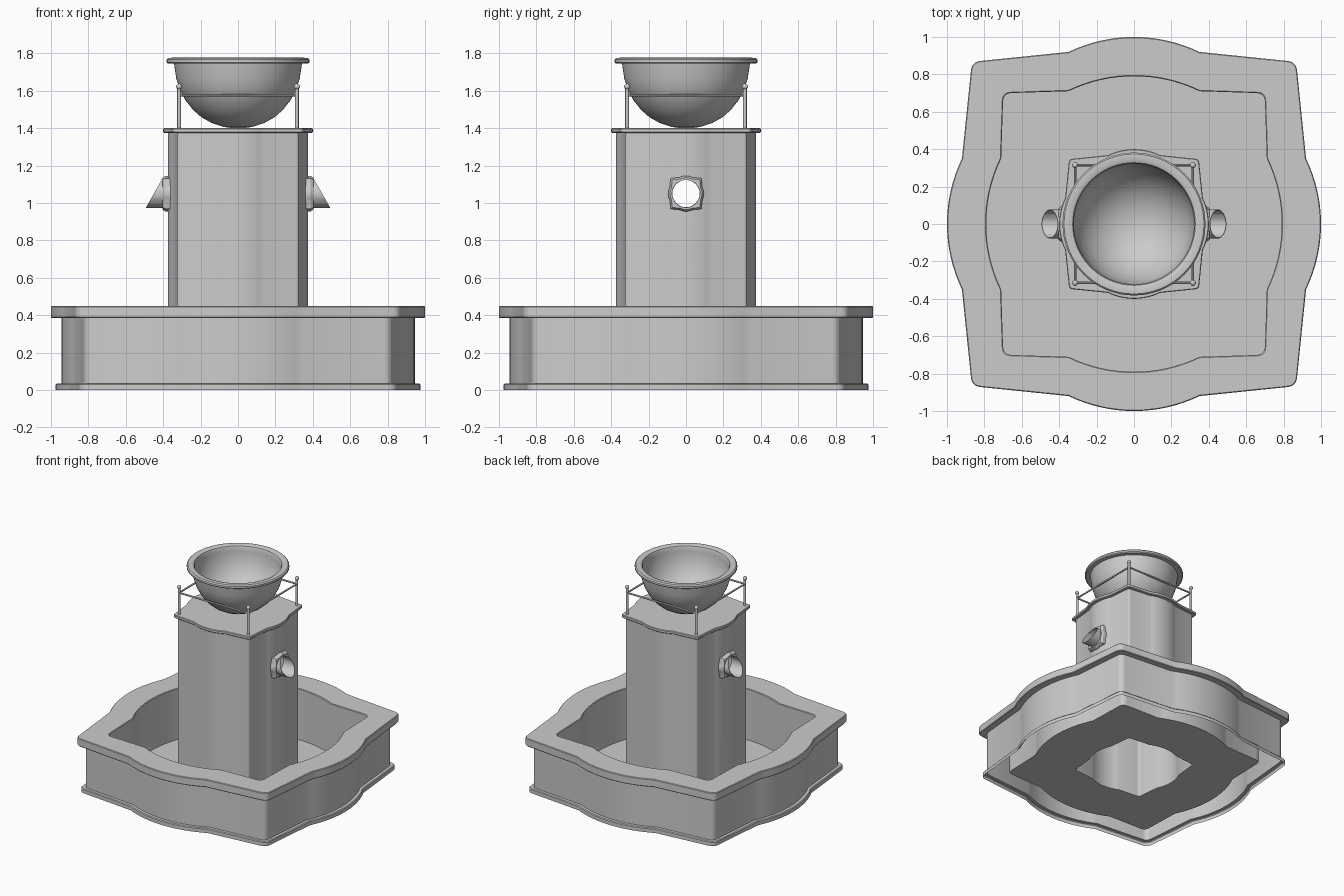
import bpy, bmesh, math
from mathutils import Vector, Matrix

if "Cube" in bpy.data.objects:
    bpy.data.objects.remove(bpy.data.objects["Cube"])


def outline(d=0.0, s=1.0):
    """Rounded square with a bowed middle on each side; d = inset, s = scale."""
    sh, k, w = 0.92 - d, 0.867 - 0.8 * d, 0.35
    rise = 0.08
    R = (w * w + rise * rise) / (2 * rise)
    A = Vector((k, k))
    a = A + (Vector((sh, w)) - A).normalized() * 0.045
    b = A + (Vector((w, sh)) - A).normalized() * 0.045
    side = []
    for i in range(6):
        t = i / 5
        side.append(a * (1 - t) ** 2 + A * 2 * t * (1 - t) + b * t * t)
    for i in range(17):
        x = w - 2 * w * i / 16
        side.append(Vector((x, sh + rise - R + math.sqrt(R * R - x * x))))
    pts = []
    for q in range(4):
        pts += [Matrix.Rotation(q * math.pi / 2, 2) @ p * s for p in side]
    return pts


def circle(r, n=64):
    return [Vector((r * math.cos(2 * math.pi * i / n), r * math.sin(2 * math.pi * i / n)))
            for i in range(n)]


def flat(pts, z):
    return [Vector((p.x, p.y, z)) for p in pts]


def finish(ob):
    bpy.ops.object.select_all(action='DESELECT')
    ob.select_set(True)
    bpy.context.view_layer.objects.active = ob
    bpy.ops.object.shade_smooth_by_angle(angle=math.radians(30))
    return ob


def loft(name, rows, start=False, end=False, smooth=True):
    bm = bmesh.new()
    rings = [[bm.verts.new(p) for p in row] for row in rows]
    n = len(rings[0])
    for lo, hi in zip(rings, rings[1:]):
        for i in range(n):
            j = (i + 1) % n
            bm.faces.new((lo[i], lo[j], hi[j], hi[i]))
    if start:
        bm.faces.new(rings[0][::-1])
    if end:
        bm.faces.new(rings[-1])
    me = bpy.data.meshes.new(name)
    bm.to_mesh(me)
    bm.free()
    ob = bpy.data.objects.new(name, me)
    bpy.context.collection.objects.link(ob)
    return finish(ob) if smooth else ob


# Basin: skirt, wall, rim, inner wall and floor in one open-bottomed shell
profile = [(.025, 0), (.025, .03), (.031, .036), (.055, .036), (.055, .385), (.004, .385),
           (0, .39), (0, .445), (.005, .45), (.205, .45), (.21, .445), (.21, .03)]
loft("basin", [flat(outline(d), z) for d, z in profile] + [flat(outline(0, .375), .03)])

# Column: hollow shell with a hole through both sides
SPOUT_Z = 1.05
column = loft("column", [flat(outline(0, .375), .03), flat(outline(0, .375), 1.38)],
              True, True, False)
bpy.ops.mesh.primitive_cylinder_add(vertices=48, radius=.073, depth=2,
                                    location=(0, 0, SPOUT_Z), rotation=(0, math.pi / 2, 0))
cutter = bpy.context.object
mod = column.modifiers.new("hole", 'BOOLEAN')
mod.operation, mod.solver, mod.object = 'DIFFERENCE', 'EXACT', cutter
bpy.context.view_layer.objects.active = column
bpy.ops.object.modifier_apply(modifier="hole")
bpy.data.objects.remove(cutter)
bm = bmesh.new()
bm.from_mesh(column.data)
bm.normal_update()
inner = []
for f in bm.faces:
    c = f.calc_center_median()
    tunnel = math.hypot(c.y, c.z - SPOUT_Z) < .08 and abs(f.normal.x) < .5
    if tunnel or abs(f.normal.z) > .9:
        inner.append(f)
bmesh.ops.delete(bm, geom=inner, context='FACES')
bm.to_mesh(column.data)
bm.free()
finish(column)

# Column cap
loft("column_cap", [flat(outline(0, s), z) for s, z in
     [(.37, 1.375), (.396, 1.375), (.4, 1.379), (.4, 1.395), (.396, 1.4)]], True, True)

# Spouts: bevelled plate with a slanted tube
def spout_row(pts, x, slant=0):
    return [Vector((x - slant * p.y, p.x, SPOUT_Z + p.y)) for p in pts]


def ring(r):
    return [p.normalized() * r for p in outline()]


for name, turn in (("spout_right", 0), ("spout_left", math.pi)):
    ob = loft(name, [spout_row(outline(0, .095), .355), spout_row(outline(0, .095), .388),
                     spout_row(outline(0, .085), .404), spout_row(ring(.077), .404),
                     spout_row(ring(.077), .45, .57), spout_row(ring(.073), .45, .57),
                     spout_row(ring(.073), .36)])
    ob.rotation_euler.z = turn

# Bowl with a rounded lip
bowl = [(.03, 1.4), (.08, 1.407), (.14, 1.427), (.195, 1.458), (.24, 1.497), (.28, 1.548),
        (.31, 1.603), (.33, 1.665), (.342, 1.745), (.374, 1.745), (.382, 1.752),
        (.382, 1.766), (.374, 1.775), (.345, 1.777), (.328, 1.77), (.322, 1.755),
        (.322, 1.73), (.312, 1.665), (.293, 1.608), (.264, 1.556), (.225, 1.508),
        (.18, 1.47), (.13, 1.442), (.07, 1.422), (.02, 1.416)]
loft("bowl", [flat(circle(r), z) for r, z in bowl], True, True)

# Railing: corner posts with ball tops, joined by thin rails
P = .315
for i in range(4):
    a = math.pi / 4 + i * math.pi / 2
    x, y = P * math.sqrt(2) * math.cos(a), P * math.sqrt(2) * math.sin(a)
    post = [(.01, 1.395), (.01, 1.612)]
    loft(f"rail_post_{i}", [[v + Vector((x, y, 0)) for v in flat(circle(r, 16), z)]
                            for r, z in post], True, True)
    bpy.ops.mesh.primitive_uv_sphere_add(segments=16, ring_count=10, radius=.016,
                                         location=(x, y, 1.622))
    bpy.context.object.name = f"rail_ball_{i}"
    finish(bpy.context.object)
    b = i * math.pi / 2
    bpy.ops.mesh.primitive_cylinder_add(vertices=12, radius=.007, depth=2 * P,
                                        location=(P * math.cos(b), P * math.sin(b), 1.575),
                                        rotation=(math.pi / 2, 0, b))
    bpy.context.object.name = f"rail_bar_{i}"
    finish(bpy.context.object)
